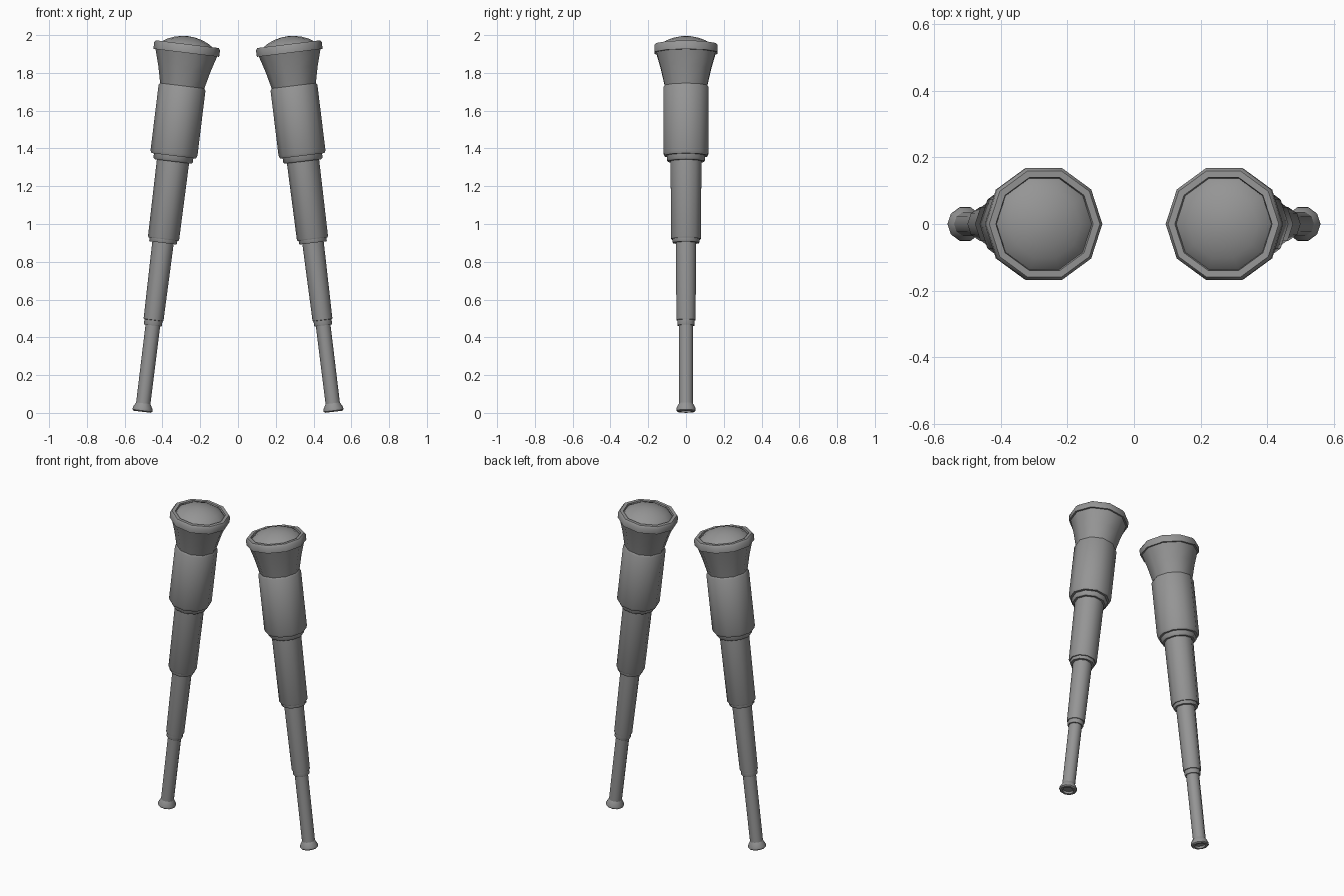
import bpy, bmesh, math
from mathutils import Matrix

if "Cube" in bpy.data.objects:
    bpy.data.objects.remove(bpy.data.objects["Cube"])

SIDES = 10
TILT = math.radians(7.0)
BASE = (0.507, 0.0, 0.006)

grey = bpy.data.materials.new("grey metal")
grey.diffuse_color = (0.3, 0.3, 0.3, 1)
grey.use_nodes = True
grey.node_tree.nodes["Principled BSDF"].inputs["Base Color"].default_value = grey.diffuse_color


def lathe(name, profile, side):
    """Spin (radius, height) points into a ten-sided part, leaned inwards."""
    bm = bmesh.new()
    rings = []
    for r, h in profile:
        if r == 0:
            rings.append([bm.verts.new((0, 0, h))])
        else:
            rings.append([bm.verts.new((r * math.cos(i * math.tau / SIDES),
                                        r * math.sin(i * math.tau / SIDES), h))
                          for i in range(SIDES)])
    for a, b in zip(rings, rings[1:]):
        for i in range(SIDES):
            j = (i + 1) % SIDES
            if len(a) == 1:
                bm.faces.new((a[0], b[j], b[i]))
            elif len(b) == 1:
                bm.faces.new((a[i], a[j], b[0]))
            else:
                bm.faces.new((a[i], a[j], b[j], b[i]))
    lean = (Matrix.Translation((side * BASE[0], BASE[1], BASE[2]))
            @ Matrix.Rotation(-side * TILT, 4, 'Y')
            @ Matrix.Scale(1 / math.cos(TILT), 4, (0, 0, 1)))
    bm.transform(lean)
    bmesh.ops.recalc_face_normals(bm, faces=bm.faces)
    mesh = bpy.data.meshes.new(name)
    bm.to_mesh(mesh)
    bm.free()
    mesh.materials.append(grey)
    obj = bpy.data.objects.new(name, mesh)
    bpy.context.collection.objects.link(obj)
    bpy.ops.object.select_all(action='DESELECT')
    obj.select_set(True)
    bpy.context.view_layer.objects.active = obj
    bpy.ops.object.shade_smooth_by_angle(angle=math.radians(40))


# Domed lens: arc from the rim edge up to the centre
lens = [(0.144 * math.cos(t), 1.935 + 0.053 * math.sin(t) ** 1.6)
        for t in (math.radians(a) for a in (0, 22, 42, 60, 76))] + [(0, 1.988)]

parts = {
    # Flared eyepiece with a recessed underside
    "eyepiece": [(0, 0.012), (0.03, 0.012), (0.033, 0.0), (0.046, 0.0),
                 (0.053, 0.006), (0.052, 0.02), (0.038, 0.045)],
    # Four nested draw tubes, each ending in a stepped collar
    "small_tube": [(0.038, 0.04), (0.039, 0.46)],
    "small_collar": [(0.038, 0.457), (0.046, 0.457), (0.048, 0.462), (0.048, 0.49)],
    "medium_tube": [(0.046, 0.484), (0.052, 0.486), (0.053, 0.492), (0.057, 0.90)],
    "medium_collar": [(0.056, 0.894), (0.071, 0.894), (0.074, 0.899), (0.074, 0.922)],
    "large_tube": [(0.072, 0.914), (0.080, 0.914), (0.083, 0.92), (0.086, 1.34)],
    "large_collar": [(0.085, 1.325), (0.098, 1.325), (0.105, 1.333), (0.105, 1.37)],
    "main_barrel": [(0.103, 1.355), (0.119, 1.355), (0.125, 1.37),
                    (0.125, 1.715), (0.117, 1.727)],
    # Funnel and the chamfered rim around the lens
    "funnel": [(0.117, 1.722), (0.139, 1.815), (0.165, 1.902)],
    "rim": [(0.163, 1.9), (0.175, 1.9), (0.176, 1.934), (0.167, 1.946),
            (0.147, 1.946), (0.144, 1.933)],
    "lens": lens,
}

for side, label in ((1, "right"), (-1, "left")):
    for name, profile in parts.items():
        lathe(f"{label}_{name}", profile, side)
